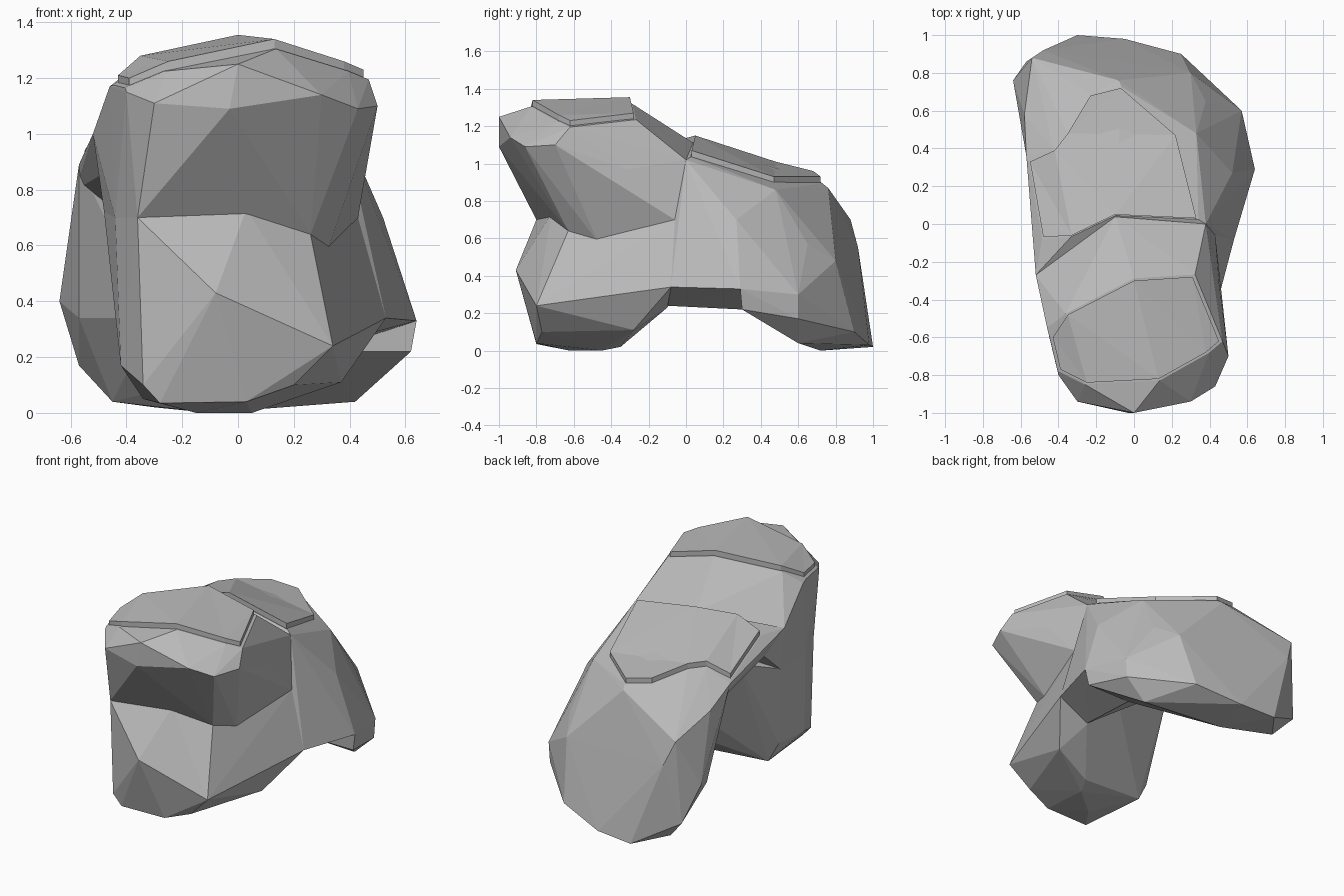
import bpy
import bmesh
from mathutils import Vector

default_cube = bpy.data.objects.get("Cube")
if default_cube:
    bpy.data.objects.remove(default_cube, do_unlink=True)

stone = bpy.data.materials.new("stone_grey")
stone.use_nodes = True
stone.diffuse_color = (.5, .5, .5, 1)
stone.node_tree.nodes["Principled BSDF"].inputs["Base Color"].default_value = stone.diffuse_color


def finish(name, bm):
    """Turn a bmesh into a flat shaded stone object."""
    bmesh.ops.recalc_face_normals(bm, faces=bm.faces)
    mesh = bpy.data.meshes.new(name)
    bm.to_mesh(mesh)
    bm.free()
    mesh.materials.append(stone)
    obj = bpy.data.objects.new(name, mesh)
    bpy.context.collection.objects.link(obj)
    return obj


def boulder(name, points):
    """Faceted rock chunk: the convex hull of its corner points."""
    bm = bmesh.new()
    for point in points:
        bm.verts.new(point)
    result = bmesh.ops.convex_hull(bm, input=bm.verts)
    loose = set(result["geom_interior"] + result["geom_unused"])
    bmesh.ops.delete(bm, geom=[g for g in loose if isinstance(g, bmesh.types.BMVert)], context="VERTS")
    return finish(name, bm)


def slab(name, outline, thickness):
    """Thin layer of rock: a triangulated outline pulled downwards."""
    bm = bmesh.new()
    face = bm.faces.new([bm.verts.new(point) for point in outline])
    top = bmesh.ops.triangulate(bm, faces=[face])["faces"]
    lower = bmesh.ops.extrude_face_region(bm, geom=top, use_keep_orig=True)["geom"]
    moved = [g for g in lower if isinstance(g, bmesh.types.BMVert)]
    bmesh.ops.translate(bm, verts=moved, vec=(0, 0, -thickness))
    return finish(name, bm)


def seat_below(outline, drop, spread):
    """Corners of the rock surface that carries a slab."""
    centre = sum((Vector(p) for p in outline), Vector()) / len(outline)
    corners = []
    for point in outline:
        corner = centre + (Vector(point) - centre) * spread
        corner.z = point[2] - drop
        corners.append(corner)
    return corners


def merge(base, others):
    """Fuse overlapping chunks into one rock."""
    bpy.context.view_layer.objects.active = base
    for other in others:
        union = base.modifiers.new("union", "BOOLEAN")
        union.operation = "UNION"
        union.solver = "EXACT"
        union.object = other
        bpy.ops.object.modifier_apply(modifier=union.name)
        bpy.data.objects.remove(other, do_unlink=True)


# Outlines of the two weathered layers on top
front_cap = [
    (-.43, -.6, 1.21), (-.39, -.77, 1.2), (-.25, -.84, 1.26), (.13, -.82, 1.34),
    (.38, -.68, 1.26), (.45, -.62, 1.23), (.31, -.28, 1.27), (0, -.3, 1.355), (-.35, -.48, 1.28),
]
rear_cap = [
    (-.55, .33, .94), (-.48, -.07, 1.05), (-.33, -.06, 1.12), (-.1, .05, 1.15), (.33, .03, 1.07),
    (.22, .47, .93), (-.07, .72, .93), (-.23, .68, .96), (-.35, .48, 1.01), (-.42, .39, 1.01),
]

# Corners shared by neighbouring chunks
waist = [
    (-.36, -.8, .7), (.03, -.72, .73), (.26, -.63, .64), (.32, -.47, .58),
    (-.44, -.6, .7), (-.48, -.28, .72),
]
saddle = [(.43, -.06, .7), (.38, 0, 1.02), (-.52, -.27, 1), (-.48, -.12, .86)]
rear_shoulder = [
    (.64, .29, .33), (.57, .6, .3), (.52, .27, .7), (.38, .65, .57), (.33, .48, .86),
    (.3, .8, .48), (-.08, .76, .87), (-.54, .88, .7), (-.58, .58, .8), (-.57, .36, .89),
]

# Overhanging head above the front leg
head = boulder("rock_arch", seat_below(front_cap, .035, 1.04) + waist + saddle + [
    (0, -1, 1.25), (-.03, -1, 1.09), (.3, -.94, 1.14), (.43, -.86, 1.09), (.5, -.7, 1.1),
    (-.3, -.94, 1.11), (-.4, -.8, 1.15), (-.46, -.55, 1.17), (.45, -.31, .97), (-.1, .04, 1.11),
])

# Front leg, its inner face leaning towards the span
front_leg = boulder("front_leg", waist + [
    (-.08, -.91, .43), (.34, -.8, .24), (-.34, -.8, .1), (-.28, -.8, .035), (.03, -.8, .04),
    (.2, -.77, .1), (-.42, -.62, .17), (-.41, -.37, .18), (-.34, -.36, .05),
    (-.15, -.62, 0), (.05, -.45, 0), (.1, -.35, .02), (.37, -.28, .11), (.42, -.22, .46),
    (.53, -.08, .34), (.43, -.06, .7), (.3, -.1, .23), (.15, 0, .5), (-.35, -.05, .8),
])

# Span between the legs, its underside rising towards one side
span = boulder("span", seat_below(rear_cap, .035, 1.02) + saddle + rear_shoulder + [
    (.53, -.08, .34), (.3, -.1, .24), (.3, .3, .22),
])

# Broad rear leg leaning backwards
rear_leg = boulder("rear_leg", rear_shoulder + [
    (.62, .3, .22), (.56, .6, .17), (.42, .6, .04), (.25, .9, .1), (-.05, .98, .03),
    (-.3, 1, .02), (-.1, .72, 0), (-.45, .8, .04), (-.57, .86, .17), (-.64, .76, .4),
    (-.57, .6, .34), (-.3, .42, .34), (.3, .3, .22), (-.48, .92, .55),
])

merge(head, [front_leg, span, rear_leg])

# Layers resting on the fused rock
slab("front_cap", front_cap, .06)
slab("rear_cap", rear_cap, .06)
